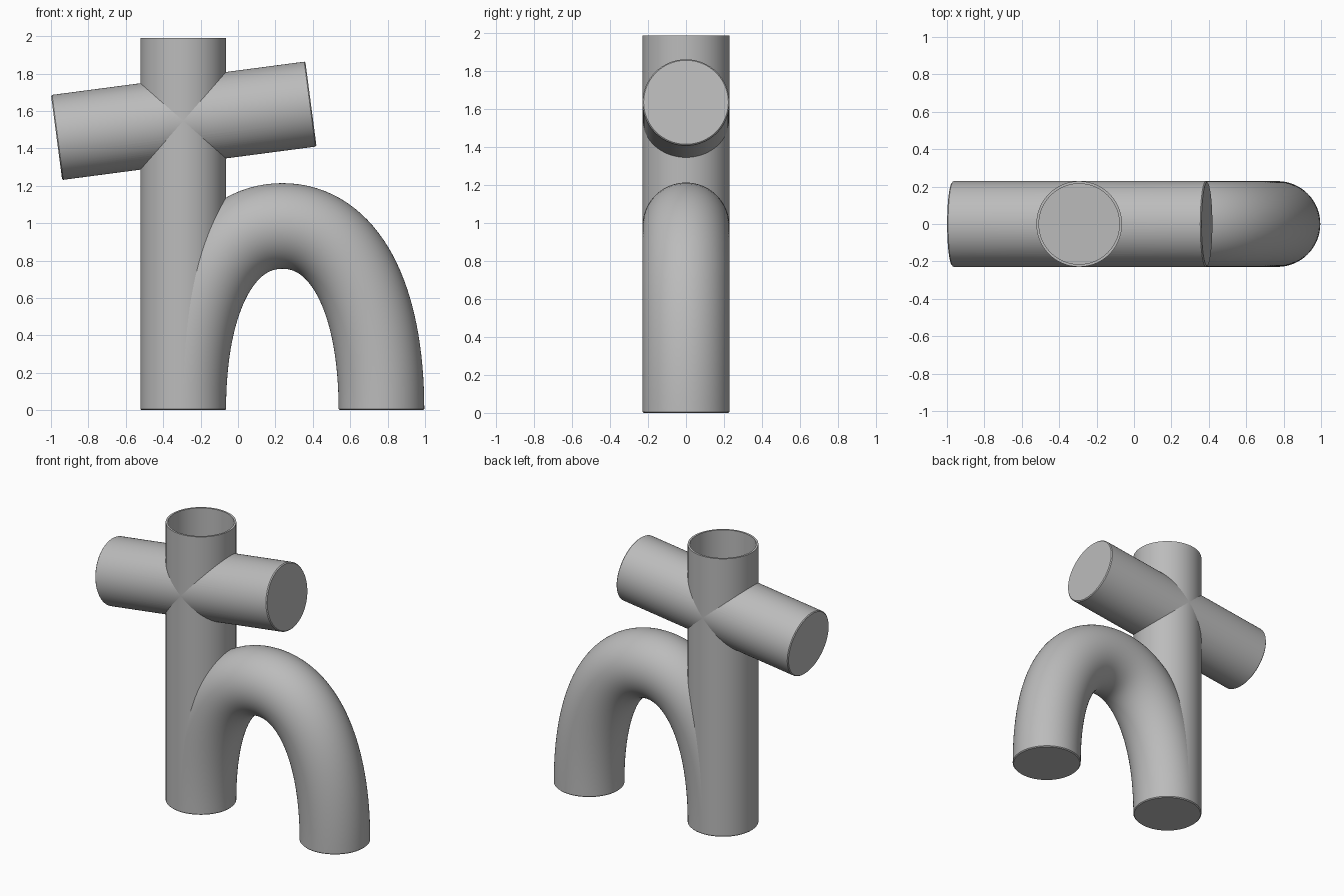
import bpy, bmesh, math
from mathutils import Vector

cube = bpy.data.objects.get("Cube")
if cube:
    bpy.data.objects.remove(cube, do_unlink=True)

SIDES = 96
R = 0.229          # outer radius of every tube
WALL = 0.014
EDGE = 0.006       # softened rim
TRUNK_X = -0.293
HEIGHT = 1.99

grey = bpy.data.materials.new("plain grey")
grey.use_nodes = True
COLOUR = (0.5, 0.5, 0.5, 1)
grey.diffuse_color = COLOUR
grey.node_tree.nodes["Principled BSDF"].inputs["Base Color"].default_value = COLOUR


def sweep(name, stations):
    """Skin circles along a path in the xz plane: (centre, tangent, radius)."""
    bm = bmesh.new()
    side = Vector((0, 1, 0))
    rings = []
    for centre, tangent, radius in stations:
        across = side.cross(tangent.normalized())
        angles = [math.tau * i / SIDES for i in range(SIDES)]
        rings.append([bm.verts.new(centre + radius * (across * math.cos(a) + side * math.sin(a)))
                      for a in angles])
    for low, high in zip(rings, rings[1:]):
        for i in range(SIDES):
            j = (i + 1) % SIDES
            bm.faces.new((low[i], low[j], high[j], high[i]))
    bm.faces.new(rings[0])
    bm.faces.new(rings[-1])
    bmesh.ops.recalc_face_normals(bm, faces=bm.faces)
    mesh = bpy.data.meshes.new(name)
    bm.to_mesh(mesh)
    bm.free()
    mesh.materials.append(grey)
    obj = bpy.data.objects.new(name, mesh)
    bpy.context.collection.objects.link(obj)
    return obj


def soft_ends(path):
    """Give a path of (centre, tangent) the tube radius and softened ends."""
    (a, ta), (b, tb) = path[0], path[-1]
    ta, tb = ta.normalized(), tb.normalized()
    return ([(a, ta, R - EDGE), (a + ta * EDGE, ta, R)]
            + [(p, t, R) for p, t in path[1:-1]]
            + [(b - tb * EDGE, tb, R), (b, tb, R - EDGE)])


def activate(obj):
    bpy.ops.object.select_all(action='DESELECT')
    obj.select_set(True)
    bpy.context.view_layer.objects.active = obj


# Hollow upright: up the outside, over the rim, down the inside
UP = Vector((0, 0, 1))
upright_profile = [(0, R - EDGE), (EDGE, R), (HEIGHT, R),
                   (HEIGHT, R - WALL), (WALL, R - WALL)]
upright = sweep("upright_tube",
                [(Vector((TRUNK_X, 0, z)), UP, r) for z, r in upright_profile])

# Tilted crossbar
left_end, right_end = Vector((-0.97, 0, 1.458)), Vector((0.39, 0, 1.637))
bar_dir = right_end - left_end
crossbar = sweep("crossbar", soft_ends([(left_end, bar_dir), (right_end, bar_dir)]))

# Arched leg: two mirrored quarter curves
MID_X, TOP, HALF, FULL = 0.237, 0.985, 0.53, 0.62
STEPS = 32


def arch_point(t):
    # Cubic curve from the foot (t=0) to the crown (t=1)
    s = 1 - t
    dx = HALF * (s**3 + 3*s*s*t + 3*s*t*t * FULL)
    z = TOP * (3*s*s*t * FULL + 3*s*t*t + t**3)
    return dx, z


quarter = [arch_point(i / STEPS) for i in range(STEPS + 1)]
points = ([Vector((MID_X - dx, 0, z)) for dx, z in quarter]
          + [Vector((MID_X + dx, 0, z)) for dx, z in reversed(quarter[:-1])])
path = [(p, points[i + 1] - points[i - 1]) if 0 < i < len(points) - 1 else (p, UP)
        for i, p in enumerate(points)]
path[-1] = (points[-1], -UP)
arch = sweep("arched_leg", soft_ends(path))

# Clear the bore of the upright through the other tubes
bore = sweep("bore_cutter", [(Vector((TRUNK_X, 0, z)), UP, R - WALL)
                             for z in (WALL, HEIGHT + 0.1)])
bore.hide_render = True
for obj in (crossbar, arch):
    activate(obj)
    cut = obj.modifiers.new("bore", 'BOOLEAN')
    cut.operation = 'DIFFERENCE'
    cut.solver = 'EXACT'
    cut.object = bore
    bpy.ops.object.modifier_apply(modifier=cut.name)
bpy.data.objects.remove(bore, do_unlink=True)

for obj in (upright, crossbar, arch):
    activate(obj)
    bpy.ops.object.shade_smooth_by_angle(angle=math.radians(30))
